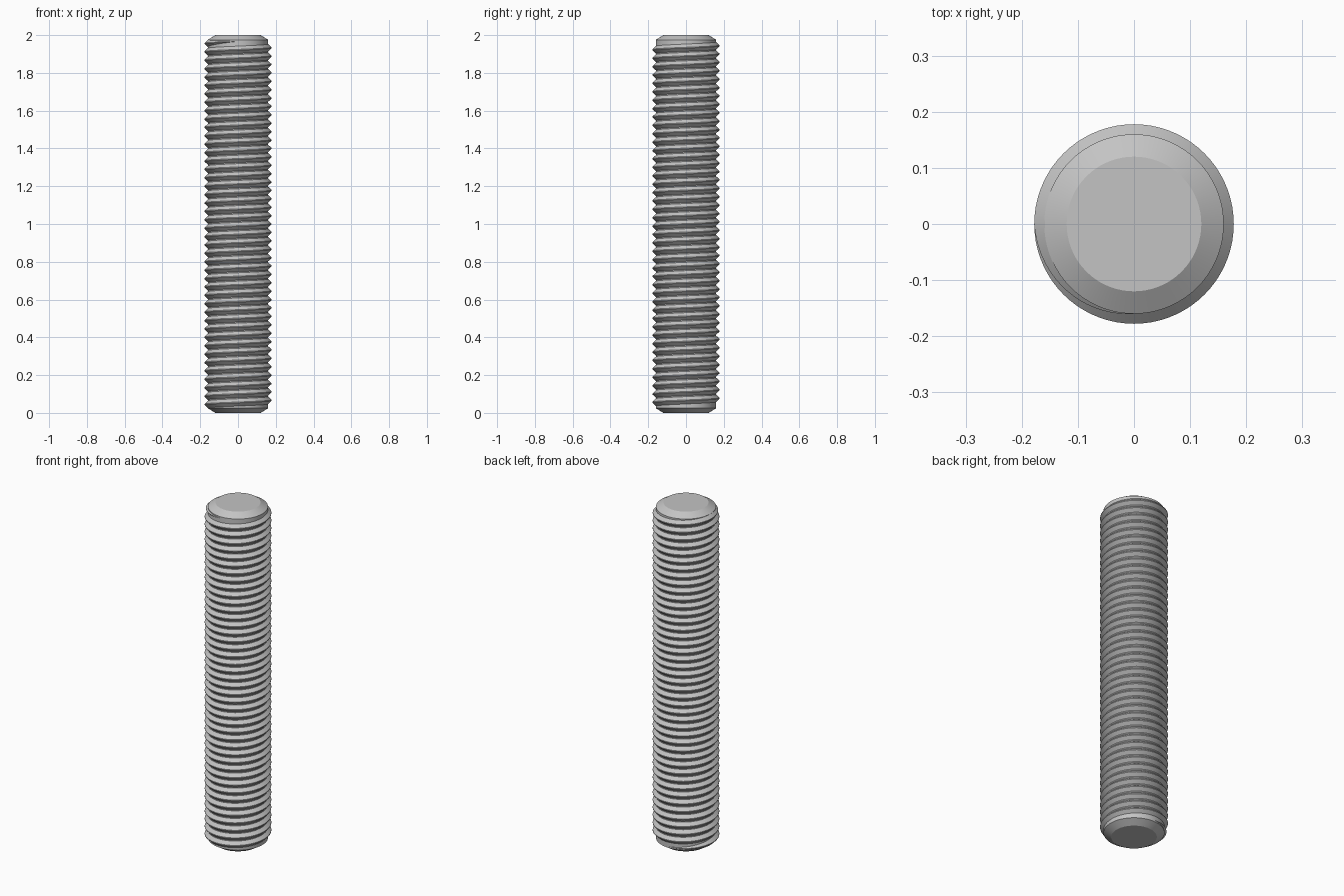
import bpy, bmesh, math

cube = bpy.data.objects.get("Cube")
if cube:
    bpy.data.objects.remove(cube, do_unlink=True)

SEGMENTS = 72
CORE_R, CREST_R, END_R = 0.160, 0.1778, 0.120
HEIGHT, CHAMFER = 2.0, 0.025
TURNS = 43.5
Z_START = 0.0333
PITCH = (HEIGHT - 2 * Z_START) / TURNS

steel = bpy.data.materials.new("light_grey_steel")
steel.use_nodes = True
colour = (0.55, 0.55, 0.55, 1)
steel.diffuse_color = colour
steel.node_tree.nodes["Principled BSDF"].inputs["Base Color"].default_value = colour


def loft(name, rings, closed):
    """Join equal rings of points with quads and cap both ends."""
    bm = bmesh.new()
    loops = [[bm.verts.new(p) for p in ring] for ring in rings]
    n = len(loops[0])
    for a, b in zip(loops, loops[1:]):
        for i in range(n):
            j = (i + 1) % n
            bm.faces.new((a[i], a[j], b[j], b[i]))
    if closed:
        bm.faces.new(loops[0][::-1])
        bm.faces.new(loops[-1])
    bmesh.ops.recalc_face_normals(bm, faces=bm.faces)
    mesh = bpy.data.meshes.new(name)
    bm.to_mesh(mesh)
    bm.free()
    mesh.materials.append(steel)
    obj = bpy.data.objects.new(name, mesh)
    bpy.context.collection.objects.link(obj)
    bpy.ops.object.select_all(action='DESELECT')
    obj.select_set(True)
    bpy.context.view_layer.objects.active = obj
    bpy.ops.object.shade_smooth_by_angle(angle=math.radians(25))
    return obj


def on_circle(r, angle, z):
    return (r * math.cos(angle), r * math.sin(angle), z)


# Core rod with chamfered ends
profile = [(END_R, 0), (CORE_R, CHAMFER), (CORE_R, HEIGHT - CHAMFER), (END_R, HEIGHT)]
loft("rod_core", [[on_circle(r, 2 * math.pi * i / SEGMENTS, z) for i in range(SEGMENTS)]
                  for r, z in profile], True)

# Right-handed helical thread, fading into the core over a quarter turn at each end
steps = int(TURNS * SEGMENTS)
rings = []
for s in range(steps + 1):
    turn = s / SEGMENTS
    angle = math.pi / 2 + 2 * math.pi * turn
    z = Z_START + PITCH * turn
    fade = max(0.02, min(1, 4 * turn, 4 * (TURNS - turn)))
    crest = CORE_R + (CREST_R - CORE_R) * fade
    base, tip = 0.46 * PITCH * fade, 0.05 * PITCH * fade
    section = [(CORE_R - 0.001, -base), (crest, -tip), (crest, tip), (CORE_R - 0.001, base)]
    rings.append([on_circle(r, angle, z + dz) for r, dz in section])
loft("helical_thread", rings, True)
